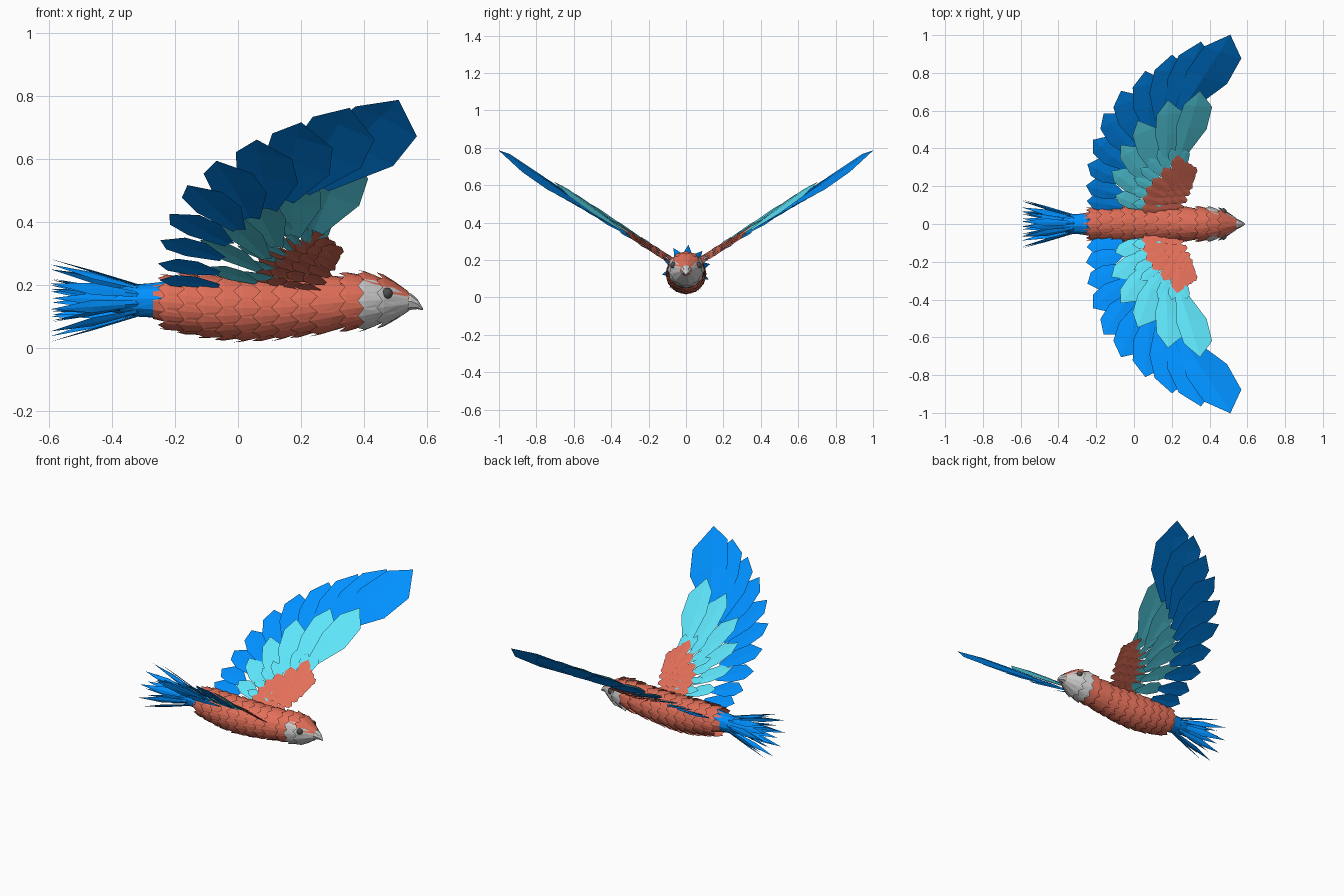
import bpy, bmesh, math
from mathutils import Vector as V

if "Cube" in bpy.data.objects:
    bpy.data.objects.remove(bpy.data.objects["Cube"])

def material(name, rgb):
    m = bpy.data.materials.new(name)
    m.diffuse_color = (*rgb, 1)
    m.use_nodes = True
    m.node_tree.nodes["Principled BSDF"].inputs["Base Color"].default_value = m.diffuse_color
    return m

ORANGE = material("orange", (0.76, 0.16, 0.10))
BLUE = material("blue", (0.0, 0.28, 1.0))
CYAN = material("cyan", (0.11, 0.78, 0.95))
DARK = material("dark_grey", (0.08, 0.08, 0.08))

def finish(name, bm, mat=None, mirror=False):
    me = bpy.data.meshes.new(name)
    bm.to_mesh(me)
    bm.free()
    ob = bpy.data.objects.new(name, me)
    bpy.context.collection.objects.link(ob)
    if mat:
        me.materials.append(mat)
    if mirror:
        md = ob.modifiers.new("mirror", 'MIRROR')
        md.use_axis = (False, True, False)
        md.use_mirror_merge = False
    return ob

def leaf(bm, root, tip, normal, w, other=1.0, ridge=0.06, twist=0.0, slim=False):
    """Creased pointed feather; 'other' scales the half-width on the second side."""
    d = tip - root
    s = d.cross(normal).normalized()
    n = s.cross(d).normalized()
    s = (s + n * twist).normalized()
    prof = [(0, .3), (.3, .6), (.6, 1)] if slim else [(0, .3), (.45, 1), (.78, .92)]
    rows = []
    for t, k in prof:
        c = root + d * t
        rows.append([bm.verts.new(c + s * w * k), bm.verts.new(c + n * w * ridge),
                     bm.verts.new(c - s * w * k * other)])
    for a, b in zip(rows, rows[1:]):
        for i in (0, 1):
            bm.faces.new((a[i], a[i + 1], b[i + 1], b[i]))
    end = bm.verts.new(tip)
    for i in (0, 1):
        bm.faces.new((rows[-1][i], rows[-1][i + 1], end))

def sample(pts, t):
    """Point at t in 0..1 along a polyline with evenly weighted points."""
    f = t * (len(pts) - 1)
    i = min(int(f), len(pts) - 2)
    return V(pts[i]).lerp(V(pts[i + 1]), f - i)

# Body profile: x, centre z, radius
BODY = [(-.27, .148, .063), (-.2, .143, .076), (-.1, .13, .086), (0, .125, .09),
        (.1, .125, .085), (.2, .13, .079), (.3, .142, .075), (.4, .15, .08),
        (.47, .15, .067), (.53, .147, .04), (.555, .146, .02)]

def body_at(x):
    x = max(BODY[0][0], min(BODY[-1][0], x))
    for a, b in zip(BODY, BODY[1:]):
        if x <= b[0]:
            return V(a).lerp(V(b), (x - a[0]) / (b[0] - a[0]))

def around(x, zc, r, ang):
    return V((x, r * math.sin(ang), zc + r * math.cos(ang)))

# Inner body under the feathers
bm = bmesh.new()
rings = [[bm.verts.new(around(x, z, r * .9, math.tau * i / 12)) for i in range(12)]
         for x, z, r in BODY]
for a, b in zip(rings, rings[1:]):
    for i in range(12):
        j = (i + 1) % 12
        bm.faces.new((a[i], a[j], b[j], b[i]))
bm.faces.new(rings[0])
bm.faces.new(rings[-1][::-1])
bmesh.ops.recalc_face_normals(bm, faces=bm.faces)
finish("body_core", bm, ORANGE)

# Overlapping body feathers, grey on the cheeks and chin
coat, face = bmesh.new(), bmesh.new()
for k in range(12):
    x = -.12 + .06 * k
    length = .135 if x < .42 else .1
    _, z0, r0 = body_at(x)
    _, z1, r1 = body_at(x - length)
    for i in range(12):
        a = math.tau * (i + .5 * (k % 2)) / 12
        cheek = x > .43 and math.cos(a) < .55
        root = around(x, z0, r0 * .93, a)
        tip = around(x - length, z1, r1 + .02, a)
        leaf(face if cheek else coat, root, tip, V((0, math.sin(a), math.cos(a))),
             max(r0, r1) * .38, ridge=.12)
finish("body_feathers", coat, ORANGE)
finish("face_feathers", face)

# Hooked beak
bm = bmesh.new()
prev = None
for x, z, r in [(.525, .147, .033), (.55, .146, .026), (.57, .138, .016), (.587, .122, .003)]:
    ring = [bm.verts.new(around(x, z, r, math.tau * i / 8)) for i in range(8)]
    if prev:
        for i in range(8):
            j = (i + 1) % 8
            bm.faces.new((prev[i], prev[j], ring[j], ring[i]))
    prev = ring
bm.faces.new(prev[::-1])
bmesh.ops.recalc_face_normals(bm, faces=bm.faces)
finish("beak", bm)

# Eyes
bm = bmesh.new()
bmesh.ops.create_uvsphere(bm, u_segments=12, v_segments=8, radius=.018)
bmesh.ops.translate(bm, verts=bm.verts, vec=(.473, .066, .172))
finish("eyes", bm, DARK, mirror=True)

# Tail: short collar, then inner and flared outer lances
bm = bmesh.new()
for x0, r0, x1, r1, w, ph in [(-.18, .062, -.42, .035, .024, .5), (-.29, .012, -.59, .07, .018, .5),
                              (-.26, .03, -.595, .132, .021, 0)]:
    for i in range(10):
        a = math.tau * (i + ph) / 10 + .1
        leaf(bm, around(x0, .15, r0, a), around(x1, .15, r1, a),
             V((0, math.sin(a), math.cos(a))), w, ridge=.2, slim=True)
finish("tail_feathers", bm, BLUE)

# Wings: rows of feathers on a raised sheet, from root and tip curves in plan (x, y)
SLOPE = .65
NORMAL = V((0, -SLOPE, 1)).normalized()

def on_wing(p, lift):
    dip = .12 * max(0, p.x) * max(0, 1 - p.y)      # leading edge sits lower
    return V((p.x, p.y, .14 + SLOPE * p.y - dip)) + NORMAL * lift

def wing_row(bm, roots, tips, n, w0, w1, lift, other=.7, rise=0.0, twist=-.2):
    for i in range(n):
        t = i / (n - 1)
        root = on_wing(sample(roots, t), lift)
        tip = on_wing(sample(tips, t), lift + rise * t)
        leaf(bm, root, tip, NORMAL, w0 + (w1 - w0) * t, other, twist=twist)

# Flight feathers
bm = bmesh.new()
wing_row(bm, [(-.06, .09), (-.06, .15), (-.05, .22), (-.03, .29), (0, .36), (.04, .42),
              (.09, .47), (.14, .52), (.19, .57), (.25, .6)],
         [(-.25, .12), (-.255, .19), (-.25, .29), (-.235, .4), (-.185, .53), (-.13, .65),
          (-.02, .745), (.1, .84), (.23, .91), (.37, .97), (.51, 1.0)], 10, .06, .145, -.004)
finish("flight_feathers", bm, BLUE, mirror=True)

# Covert feathers: long row and short row
bm = bmesh.new()
wing_row(bm, [(.06, .09), (.07, .15), (.09, .21), (.12, .27), (.17, .33), (.24, .36)],
         [(-.1, .16), (-.12, .29), (-.07, .43), (.02, .56), (.18, .67), (.35, .72)],
         6, .055, .1, .014, rise=.012)
wing_row(bm, [(.14, .11), (.14, .18), (.16, .24), (.2, .28), (.25, .3)],
         [(-.01, .12), (-.01, .24), (.05, .34), (.14, .42), (.28, .41)], 8, .03, .026, .022, 1)
finish("covert_feathers", bm, CYAN, mirror=True)

# Shoulder feathers: overlapping rows, narrower towards the body
bm = bmesh.new()
for k in range(4):
    s = .062 * k
    wing_row(bm, [(.14 + s * .65, .09), (.16 + s * .7, .15), (.19 + s * .6, .2), (.24 + s * .35, .25)],
             [(.04 + s * .8, .1), (.05 + s * .9, .19), (.11 + s * .85, .27),
              (.23 + s * .35, .38 - s * .35)],
             6, .033, .036, .026 - .005 * k, 1, twist=-.1)
finish("shoulder_feathers", bm, ORANGE, mirror=True)
